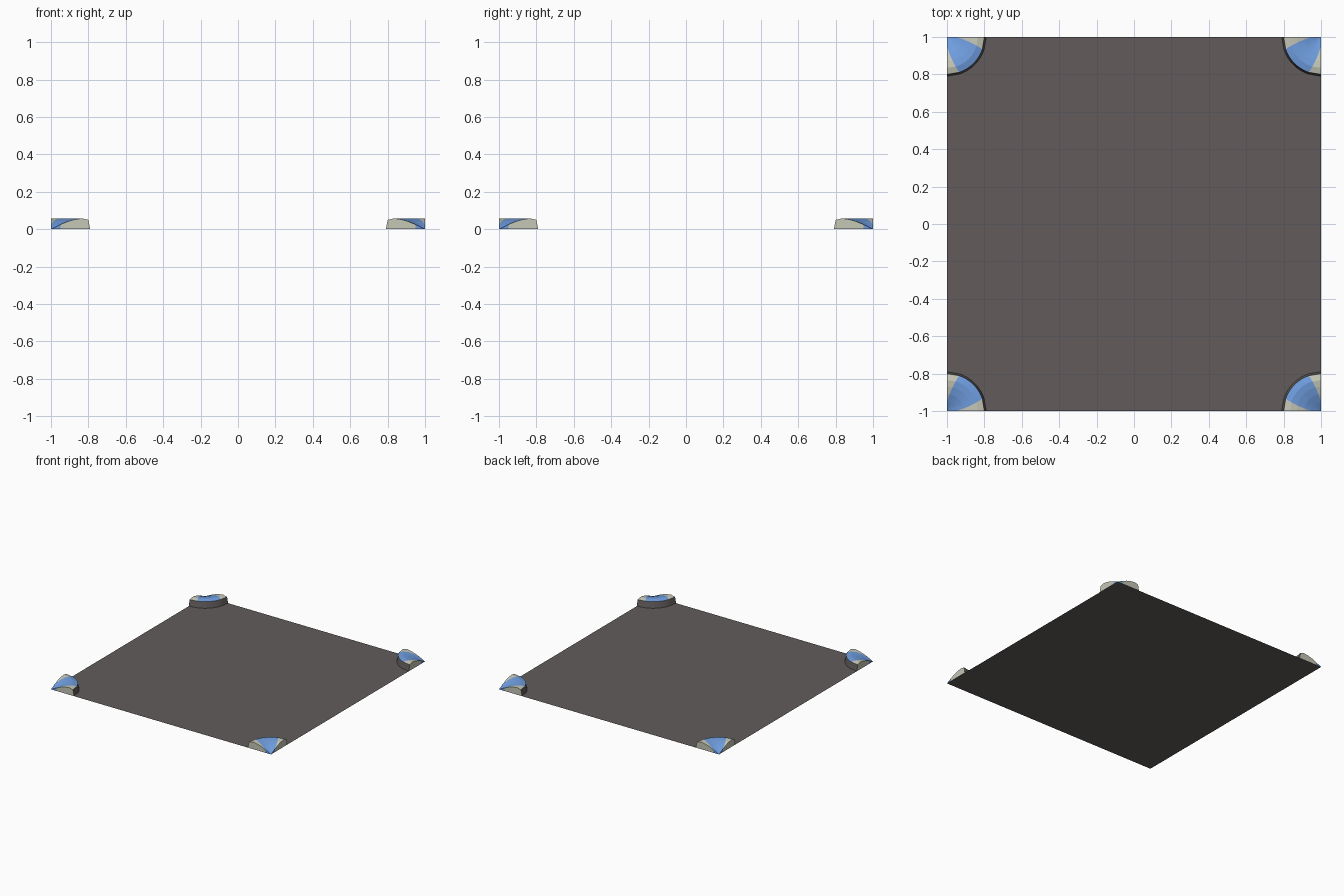
import bpy, bmesh, math
from mathutils import Vector

if "Cube" in bpy.data.objects:
    bpy.data.objects.remove(bpy.data.objects["Cube"])


def material(name, rgb):
    m = bpy.data.materials.new(name)
    m.diffuse_color = (*rgb, 1)
    m.use_nodes = True
    m.node_tree.nodes["Principled BSDF"].inputs["Base Color"].default_value = m.diffuse_color
    return m


asphalt = material("dark_asphalt", (0.122, 0.108, 0.105))
beige = material("pale_stone", (0.56, 0.57, 0.47))
blue = material("blue_ramp", (0.16, 0.34, 0.74))


def finish(bm, name, mats):
    me = bpy.data.meshes.new(name)
    bm.to_mesh(me)
    bm.free()
    for m in mats:
        me.materials.append(m)
    ob = bpy.data.objects.new(name, me)
    bpy.context.collection.objects.link(ob)
    return ob


# road sheet
bm = bmesh.new()
bm.faces.new([bm.verts.new((x, y, 0)) for x, y in ((-1, -1), (1, -1), (1, 1), (-1, 1))])
finish(bm, "road_sheet", [asphalt])

# radial profile of the corner ramp: radius from the corner, height
PROFILE = [(0.025, 0.013), (0.05, 0.025), (0.09, 0.042), (0.13, 0.053),
           (0.165, 0.058), (0.2, 0.05)]
FLARE = math.radians(19)
SEG = 8


def angles(r):
    # stone flares widen from radius 0.05 outward, the blue ramp fills the middle
    b = FLARE * max(0, (r - 0.05) / 0.15) ** 0.6
    mid = [b + (math.pi / 2 - 2 * b) * i / SEG for i in range(SEG + 1)]
    return [0] + mid + [math.pi / 2]


def corner_ramp(name, sx, sy):
    bm = bmesh.new()

    def point(r, a, z):
        return bm.verts.new((sx * (1 - r * math.cos(a)), sy * (1 - r * math.sin(a)), z))

    def face(vs, mat):
        f = bm.faces.new(vs if sx * sy > 0 else vs[::-1])
        f.material_index = mat

    rings = [[point(r, a, z) for a in angles(r)] for r, z in PROFILE]
    rings.append([point(0.21, a, 0) for a in angles(0.2)])
    tip = point(0, 0, 0)
    n = SEG + 2
    # top surface and dark outer kerb
    for j in range(n):
        face([tip, rings[0][j], rings[0][j + 1]], 2)
        for i in range(len(rings) - 1):
            side = j in (0, n - 1)
            kerb = i == len(rings) - 2
            mat = 0 if kerb else (1 if side and i > 0 else 2)
            face([rings[i][j], rings[i + 1][j], rings[i + 1][j + 1], rings[i][j + 1]], mat)
    # upright walls along the two tile edges
    for j, flip in ((0, False), (n, True)):
        a = 0 if j == 0 else math.pi / 2
        base = [point(r, a, 0) for r, z in PROFILE]
        faces = [([tip, base[0], rings[0][j]], 2)]
        for i in range(len(PROFILE) - 1):
            faces.append(([base[i], base[i + 1], rings[i + 1][j], rings[i][j]],
                          2 if i == 0 else 1))
        faces.append(([base[-1], rings[-1][j], rings[-2][j]], 1))
        for vs, mat in faces:
            face(vs[::-1] if flip else vs, mat)
    bmesh.ops.remove_doubles(bm, verts=bm.verts, dist=1e-5)
    finish(bm, name, [asphalt, beige, blue])


for sx, sn in ((-1, "left"), (1, "right")):
    for sy, yn in ((-1, "front"), (1, "back")):
        corner_ramp(f"corner_ramp_{yn}_{sn}", sx, sy)
